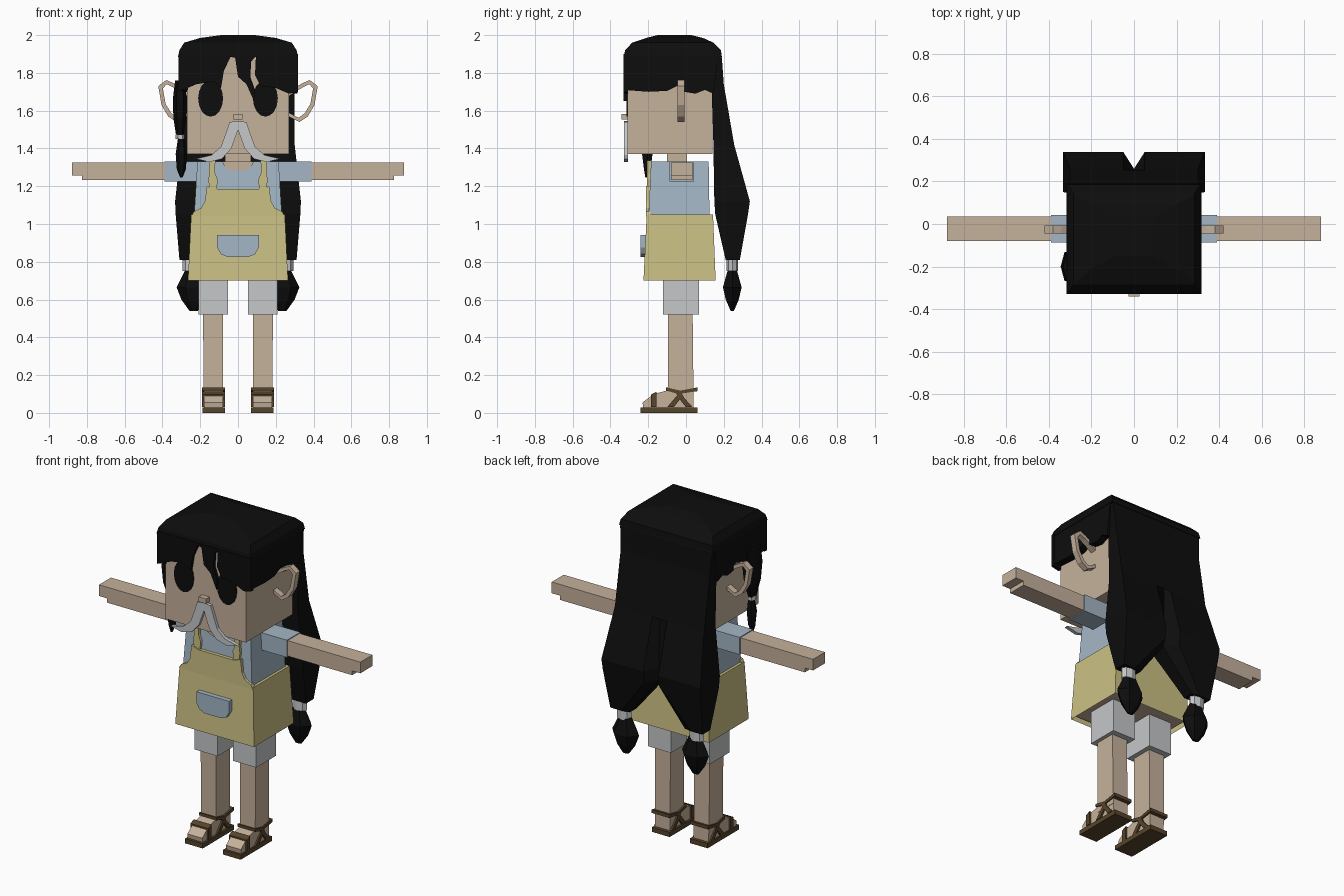
import bpy, bmesh, math

cube = bpy.data.objects.get("Cube")
if cube:
    bpy.data.objects.remove(cube, do_unlink=True)


def material(name, *rgb):
    m = bpy.data.materials.new(name)
    m.use_nodes = True
    m.diffuse_color = (*rgb, 1)
    m.node_tree.nodes["Principled BSDF"].inputs["Base Color"].default_value = (*rgb, 1)
    return m


SKIN = material("skin tan", .56, .44, .33)
HAIR = material("black", .004, .004, .004)
SHIRT = material("light blue", .37, .47, .56)
APRON = material("pale yellow", .60, .53, .235)
GREY = material("light grey", .56, .57, .58)
BROWN = material("dark brown", .095, .058, .024)


def loft(name, rings, mat, caps=(True, True)):
    """Join rings of 3D points into a skin, with optional end caps."""
    bm = bmesh.new()
    rows = [[bm.verts.new(p) for p in ring] for ring in rings]
    n = len(rows[0])
    for a, b in zip(rows, rows[1:]):
        for i in range(n):
            j = (i + 1) % n
            bm.faces.new((a[i], a[j], b[j], b[i]))
    for row, wanted in zip((rows[0], rows[-1]), caps):
        if wanted:
            bm.faces.new(row)
    bmesh.ops.recalc_face_normals(bm, faces=bm.faces)
    mesh = bpy.data.meshes.new(name)
    bm.to_mesh(mesh)
    bm.free()
    mesh.materials.append(mat)
    obj = bpy.data.objects.new(name, mesh)
    bpy.context.collection.objects.link(obj)
    return obj


def front_plate(name, outline, y0, y1, mat):
    return loft(name, [[(x, y, z) for x, z in outline] for y in (y0, y1)], mat)


def side_plate(name, outline, x0, x1, mat):
    return loft(name, [[(x, y, z) for y, z in outline] for x in (x0, x1)], mat)


def rect(x0, x1, y0, y1, z):
    return [(x0, y0, z), (x1, y0, z), (x1, y1, z), (x0, y1, z)]


def box(name, x, y, z, mat):
    return loft(name, [rect(*x, *y, h) for h in z], mat)


def oval(cx, cy, z, rx, ry, n=6):
    angles = [math.tau * i / n for i in range(n)]
    return [(cx + rx * math.cos(a), cy + ry * math.sin(a), z) for a in angles]


def flip(points, s):
    return [(s * p[0], *p[1:]) for p in points]


# Head and face
box("head", (-.27, .27), (-.31, .14), (1.37, 1.9), SKIN)
box("neck", (-.07, .07), (-.1, .005), (1.3, 1.38), SKIN)
box("nose", (-.025, .025), (-.342, -.3), (1.552, 1.582), SKIN)
half = [(0, 1.545), (.045, 1.54), (.065, 1.48), (.09, 1.41), (.14, 1.365), (.225, 1.345),
        (.15, 1.328), (.085, 1.345), (.035, 1.4), (.01, 1.47), (0, 1.5)]
ear = [(.265, 1.70), (.34, 1.745), (.38, 1.762), (.422, 1.73), (.405, 1.63),
       (.37, 1.57), (.325, 1.54), (.265, 1.57)]
hole = [(.265, 1.675), (.345, 1.725), (.378, 1.74), (.398, 1.718), (.383, 1.635),
        (.352, 1.585), (.32, 1.562), (.265, 1.592)]
for s, side in ((1, "left"), (-1, "right")):
    front_plate(side + "_moustache", flip(half, s), -.328, -.306, GREY)
    eye = [(x, z) for x, _, z in
           [(p[0], 0, p[1]) for p in oval(s * .145, 1.665, 0, .066, .097, 16)]]
    front_plate(side + "_eye", eye, -.316, -.308, HAIR)
    # Open ear loop: front and back edges of the outer and inner outline
    o, h = flip(ear, s), flip(hole, s)
    loops = [[(x, y, z) for x, z in line] for line, y in
             ((o, -.045), (o, -.008), (h, -.008), (h, -.045), (o, -.045))]
    loft(side + "_ear", loops, SKIN, (False, False))

# Hair cap, side panels and fringe
loft("hair_cap", [rect(-x, x, f, b, z) for z, x, f, b in (
    (1.885, .318, -.33, .19), (1.92, .31, -.322, .185), (1.96, .285, -.285, .145),
    (1.985, .2, -.21, .09), (2.0, .09, -.15, .03))], HAIR)
panel = [(-.33, 1.89), (-.33, 1.71), (-.2, 1.70), (-.1, 1.705), (-.03, 1.74), (-.01, 1.7),
         (.05, 1.69), (.1, 1.71), (.145, 1.69), (.17, 1.89)]
for s, side in ((1, "left"), (-1, "right")):
    side_plate(side + "_hair_panel", panel, s * .265, s * .315, HAIR)
fringe = [(-.315, 1.9), (-.315, 1.70), (-.22, 1.74), (-.13, 1.755), (-.09, 1.72), (-.075, 1.81),
          (-.04, 1.885), (-.015, 1.88), (0, 1.78), (.045, 1.74), (.085, 1.65), (.09, 1.71),
          (.065, 1.78), (.07, 1.86), (.095, 1.89), (.09, 1.79), (.12, 1.73), (.2, 1.72),
          (.27, 1.69), (.318, 1.70), (.318, 1.9)]
front_plate("hair_fringe", fringe, -.33, -.306, HAIR)

# Long back hair that parts into two tied tails
tail = [  # z, inner x, outer x, front y, back y, y of the cleft
    (1.95, 0, .27, .08, .155, .155), (1.88, 0, .31, .1, .19, .19),
    (1.74, 0, .30, .135, .20, .20), (1.42, 0, .30, .145, .255, .255),
    (1.12, 0, .333, .15, .338, .26), (1.05, 0, .33, .155, .328, .25),
    (.81, .185, .31, .21, .285, .275)]
for s, side in ((1, "left"), (-1, "right")):
    rings = [flip([(i, f, z), (o, f, z), (o, b, z), (i + .05, b, z), (i, c, z)], s)
             for z, i, o, f, b, c in tail]
    loft(side + "_back_hair", rings, HAIR)
    loft(side + "_hair_tie", [oval(s * .245, .245, z, .048, .03, 8) for z in (.75, .815)], GREY)
    loft(side + "_tail_end", [oval(s * .235, .245, z, rx, ry) for z, rx, ry in (
        (.765, .04, .025), (.665, .09, .057), (.6, .065, .04), (.54, .022, .01))], HAIR)

# Single tied lock beside the face
loft("side_lock", [oval(-.308, y, z, rx, ry) for z, y, rx, ry in (
    (1.76, -.2, .025, .07), (1.66, -.2, .037, .08), (1.56, -.2, .034, .065),
    (1.47, -.2, .02, .03))], HAIR)
loft("lock_tie", [oval(-.306, -.2, z, .024, .03) for z in (1.45, 1.475)], GREY)
loft("lock_end", [oval(-.3, y, z, rx, ry) for z, y, rx, ry in (
    (1.455, -.2, .018, .02), (1.37, -.205, .03, .032), (1.29, -.205, .024, .02),
    (1.245, -.21, .006, .006))], HAIR)

# Shirt, arms and neckline
loft("shirt", [rect(-.235, .235, -.2, .125, 1.0), rect(-.215, .215, -.185, .12, 1.33)], SHIRT)
neckline = [(-.085, 1.332), (-.07, 1.30), (-.035, 1.283), (.035, 1.283), (.07, 1.30), (.085, 1.332)]
front_plate("neckline", neckline, -.194, -.185, SKIN)
arm = [(.3, 1.232), (.825, 1.232), (.825, 1.258), (.88, 1.258), (.88, 1.326), (.3, 1.326)]
for s, side in ((1, "left"), (-1, "right")):
    front_plate(side + "_arm", flip(arm, s), -.08, .035, SKIN)
    box(side + "_sleeve", (s * .2, s * .39), (-.087, .042), (1.226, 1.331), SHIRT)

# Apron with bib, straps and pocket
loft("apron", [rect(-.265, .265, -.225, .157, .7), rect(-.248, .248, -.208, .143, 1.05)],
     APRON, (False, True))
box("hips", (-.25, .25), (-.21, .145), (.72, .78), SKIN)
bib_half = [(.248, 1.04), (.235, 1.065), (.195, 1.085), (.175, 1.12), (.165, 1.2), (.115, 1.185)]
front_plate("bib", bib_half + flip(bib_half[::-1], -1), -.212, -.185, APRON)
strap = [(.12, 1.335), (.122, 1.27), (.108, 1.235), (.112, 1.18), (.15, 1.18),
         (.157, 1.235), (.152, 1.27), (.155, 1.335)]
for s, side in ((1, "left"), (-1, "right")):
    front_plate(side + "_strap", flip(strap, s), -.206, -.18, APRON)
pocket_half = [(.11, .943), (.11, .875), (.09, .84), (.055, .826)]
front_plate("pocket", pocket_half + flip(pocket_half[::-1], -1), -.242, -.2, SHIRT)

# Legs, feet and sandals
foot = [(.04, .02), (-.225, .02), (-.23, .055), (-.17, .1), (-.095, .12), (.04, .12)]
straps = {
    "ankle_strap": [(-.105, .135), (-.105, .118), (-.04, .1), (.06, .115), (.06, .135), (-.03, .118)],
    "cross_strap": [(-.06, .115), (-.025, .112), (-.01, .08), (.035, .03), (.0, .03), (-.04, .08)],
    "instep_strap": [(-.1, .03), (-.065, .03), (-.03, .075), (-.045, .095)],
    "toe_strap": [(-.185, .03), (-.155, .03), (-.155, .112), (-.185, .098)]}
for s, side in ((1, "left"), (-1, "right")):
    box(side + "_shorts_leg", (s * .052, s * .208), (-.122, .07), (.52, .74), GREY)
    loft(side + "_leg", [rect(s * .08, s * .182, -.095, .04, .08),
                         rect(s * .08, s * .185, -.095, .035, .54)], SKIN)
    side_plate(side + "_foot", foot, s * .08, s * .18, SKIN)
    box(side + "_sole", (s * .068, s * .188), (-.242, .06), (0, .028), BROWN)
    for label, outline in straps.items():
        side_plate(side + "_" + label, outline, s * .07, s * .19, BROWN)
